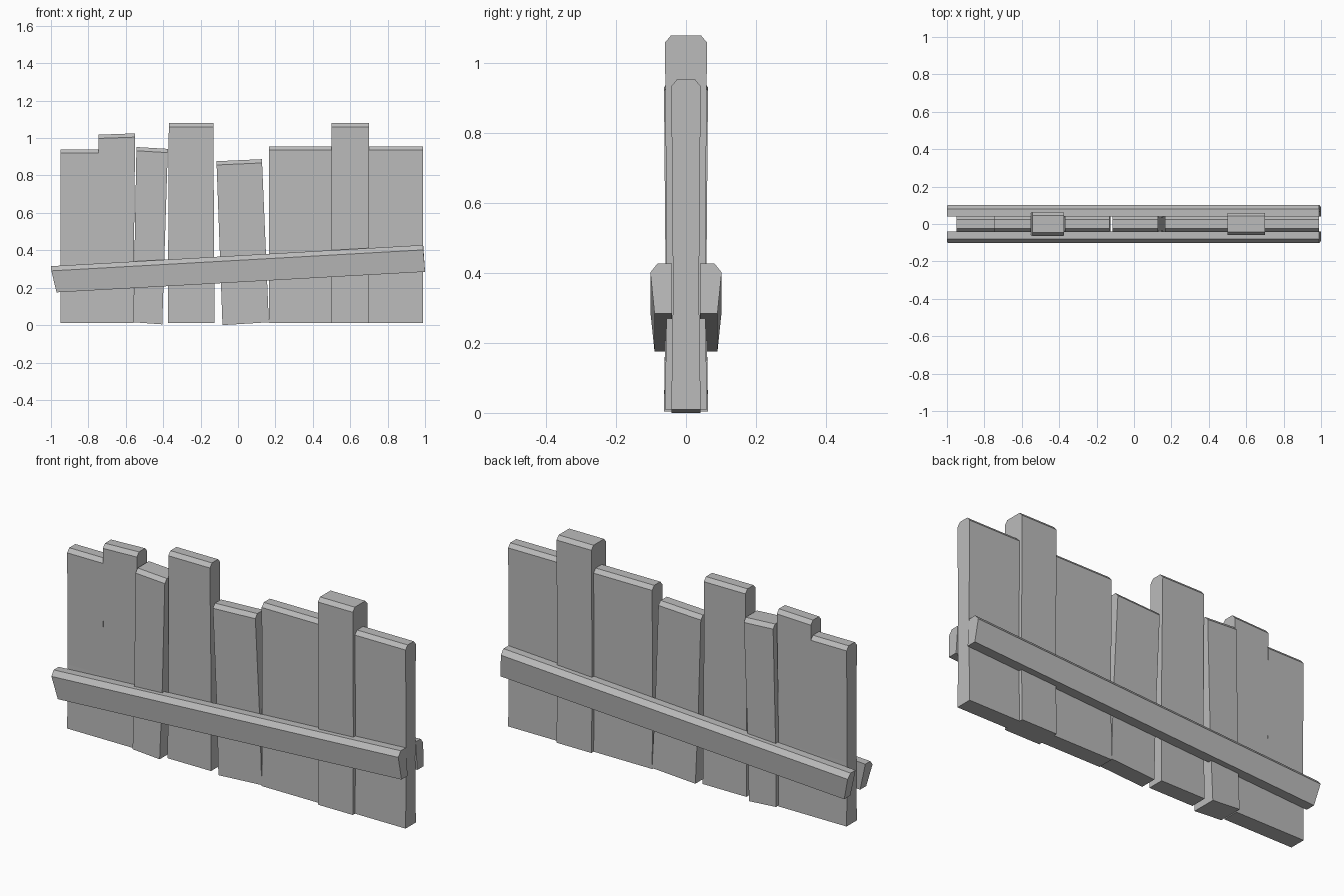
import bpy, bmesh

if "Cube" in bpy.data.objects:
    bpy.data.objects.remove(bpy.data.objects["Cube"])

wood = bpy.data.materials.new("plain grey")
wood.diffuse_color = (0.5, 0.5, 0.5, 1)
wood.use_nodes = True
wood.node_tree.nodes["Principled BSDF"].inputs["Base Color"].default_value = wood.diffuse_color


def loft(name, rings):
    """Skin a stack of equal-length point rings and cap both ends."""
    bm = bmesh.new()
    loops = [[bm.verts.new(p) for p in ring] for ring in rings]
    n = len(loops[0])
    for a, b in zip(loops, loops[1:]):
        for i in range(n):
            j = (i + 1) % n
            bm.faces.new((a[i], a[j], b[j], b[i]))
    bm.faces.new(loops[0][::-1])
    bm.faces.new(loops[-1])
    bmesh.ops.recalc_face_normals(bm, faces=bm.faces)
    mesh = bpy.data.meshes.new(name)
    bm.to_mesh(mesh)
    bm.free()
    mesh.materials.append(wood)
    obj = bpy.data.objects.new(name, mesh)
    bpy.context.collection.objects.link(obj)


def plank(name, bl, br, tr, tl, half):
    """Board from four (x, z) corners: slim waist, chamfered top edges."""
    height = tl[1] - bl[1]
    rings = []
    for t, h in ((0, half), (0.33 / height, half - 0.005),
                 (1 - 0.02 / height, half), (1, half - 0.017)):
        xl, zl = (bl[k] + (tl[k] - bl[k]) * t for k in (0, 1))
        xr, zr = (br[k] + (tr[k] - br[k]) * t for k in (0, 1))
        rings.append([(xl, -h, zl), (xr, -h, zr), (xr, h, zr), (xl, h, zl)])
    loft(name, rings)


# Upright boards, left to right
plank("stepped_board_low", (-.95, .01), (-.745, .01), (-.745, .94), (-.95, .94), .042)
plank("stepped_board_high", (-.745, .01), (-.56, .01), (-.55, 1.025), (-.745, 1.018), .042)
plank("thick_short_board", (-.56, .015), (-.405, .004), (-.375, .942), (-.543, .952), .063)
plank("tall_board", (-.375, .01), (-.125, .01), (-.132, 1.08), (-.37, 1.08), .042)
plank("leaning_board", (-.083, 0), (.165, .015), (.128, .887), (-.115, .876), .042)
plank("wide_board", (.165, .01), (.99, .01), (.99, .955), (.165, .955), .042)
plank("thick_tall_board", (.5, .01), (.7, .01), (.7, 1.08), (.5, 1.08), .06)

# Sloping cross rails, mirrored front and back
# each row: y, then left end (x, z) and right end (x, z)
rail = [(.040, (-1, .315), (.99, .428)),
        (.081, (-1, .315), (.99, .428)),
        (.102, (-.998, .29), (.99, .402)),
        (.090, (-.97, .175), (1, .285)),
        (.040, (-.97, .175), (1, .285))]
for name, s in (("front_rail", -1), ("back_rail", 1)):
    loft(name, [[(r[e][0], s * r[0], r[e][1]) for r in rail] for e in (1, 2)])
